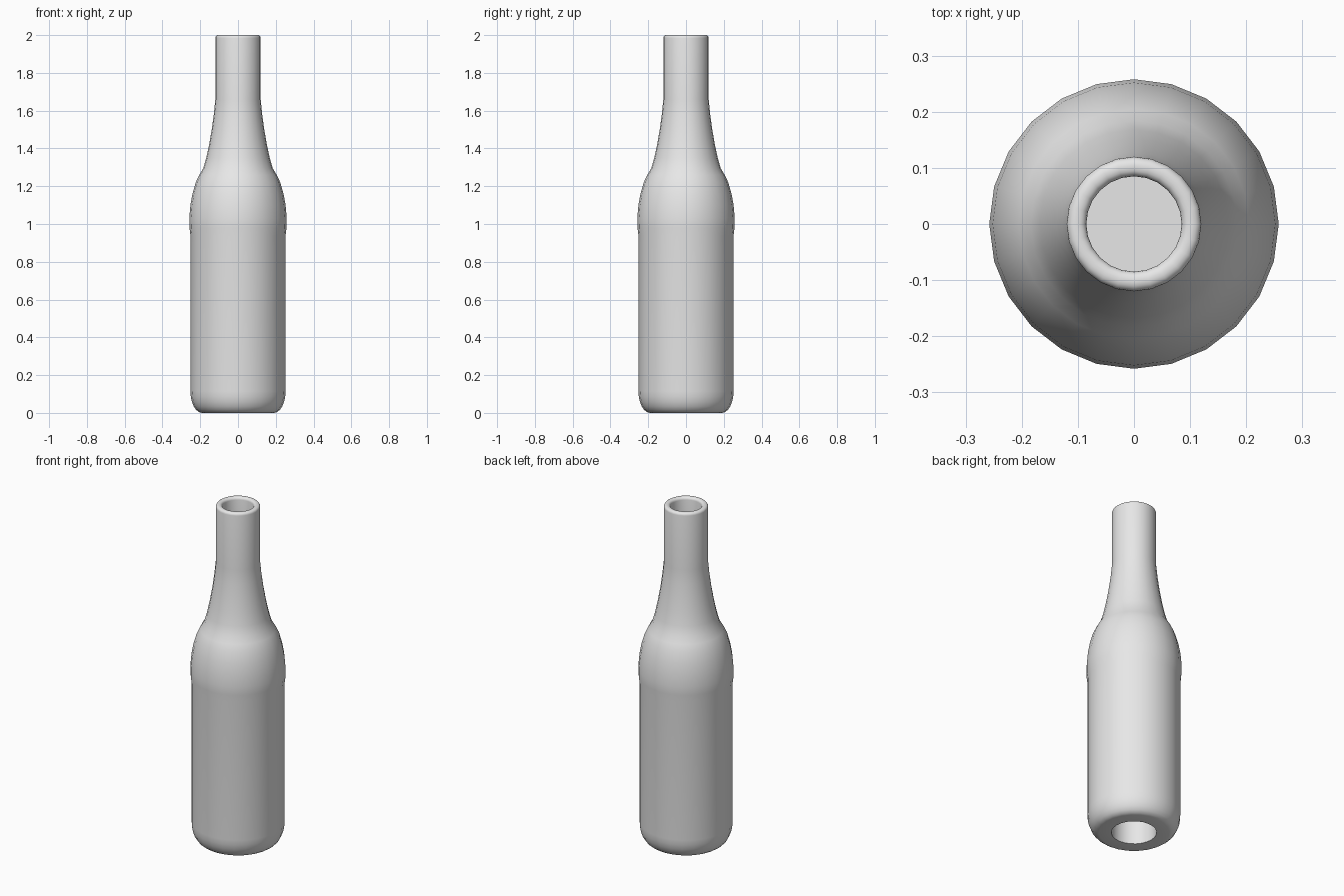
import bpy, bmesh, math

cube = bpy.data.objects.get("Cube")
if cube:
    bpy.data.objects.remove(cube, do_unlink=True)

SIDES = 24

glass = bpy.data.materials.new("light grey")
glass.use_nodes = True
GREY = (0.8, 0.8, 0.8, 1.0)
glass.diffuse_color = GREY
glass.node_tree.nodes["Principled BSDF"].inputs["Base Color"].default_value = GREY


def arc(cx, cz, rx, rz, start, end, steps):
    """Points (radius, height) along an elliptical arc, angles in degrees."""
    pts = []
    for i in range(steps + 1):
        a = math.radians(start + (end - start) * i / steps)
        pts.append((cx + rx * math.cos(a), cz + rz * math.sin(a)))
    return pts


def lathe(name, profile):
    """Revolve a (radius, height) profile about z; zero radius makes a pole."""
    bm = bmesh.new()
    rings = []
    for r, z in profile:
        if r < 1e-6:
            rings.append([bm.verts.new((0, 0, z))] * SIDES)
        else:
            rings.append([bm.verts.new((r * math.cos(math.tau * k / SIDES),
                                        r * math.sin(math.tau * k / SIDES), z))
                          for k in range(SIDES)])
    for low, high in zip(rings, rings[1:]):
        for k in range(SIDES):
            n = (k + 1) % SIDES
            corners = dict.fromkeys((low[k], low[n], high[n], high[k]))
            bm.faces.new(list(corners))
    bmesh.ops.recalc_face_normals(bm, faces=bm.faces)
    mesh = bpy.data.meshes.new(name)
    bm.to_mesh(mesh)
    bm.free()
    mesh.materials.append(glass)
    obj = bpy.data.objects.new(name, mesh)
    bpy.context.collection.objects.link(obj)
    bpy.ops.object.select_all(action='DESELECT')
    obj.select_set(True)
    bpy.context.view_layer.objects.active = obj
    bpy.ops.object.shade_smooth_by_angle(angle=math.radians(30))
    return obj


# Hollow underside, then the rounded heel
base = [(0, 0.17), (0.122, 0.17), (0.122, 0.0)]
heel = arc(0.19, 0.115, 0.062, 0.115, -90, 0, 6)
# Straight body and the slightly wider bulging shoulder
shoulder = [(0.252, 0.94), (0.257, 0.98), (0.258, 1.03), (0.252, 1.10),
            (0.241, 1.16), (0.224, 1.22), (0.205, 1.26), (0.184, 1.295)]
# Concave taper into the straight neck
taper = [(0.168, 1.35), (0.153, 1.42), (0.139, 1.50), (0.128, 1.58), (0.120, 1.66)]
# Rounded lip
lip = arc(0.105, 1.985, 0.015, 0.015, 0, 90, 4) + arc(0.100, 1.985, 0.015, 0.015, 90, 180, 4)
# Inner wall down to the floor
inside = [(0.085, 1.66), (0.118, 1.42), (0.150, 1.29), (0.205, 1.18),
          (0.222, 1.03), (0.217, 0.94), (0.217, 0.20), (0, 0.20)]

lathe("bottle", base + heel + shoulder + taper + lip + inside)
